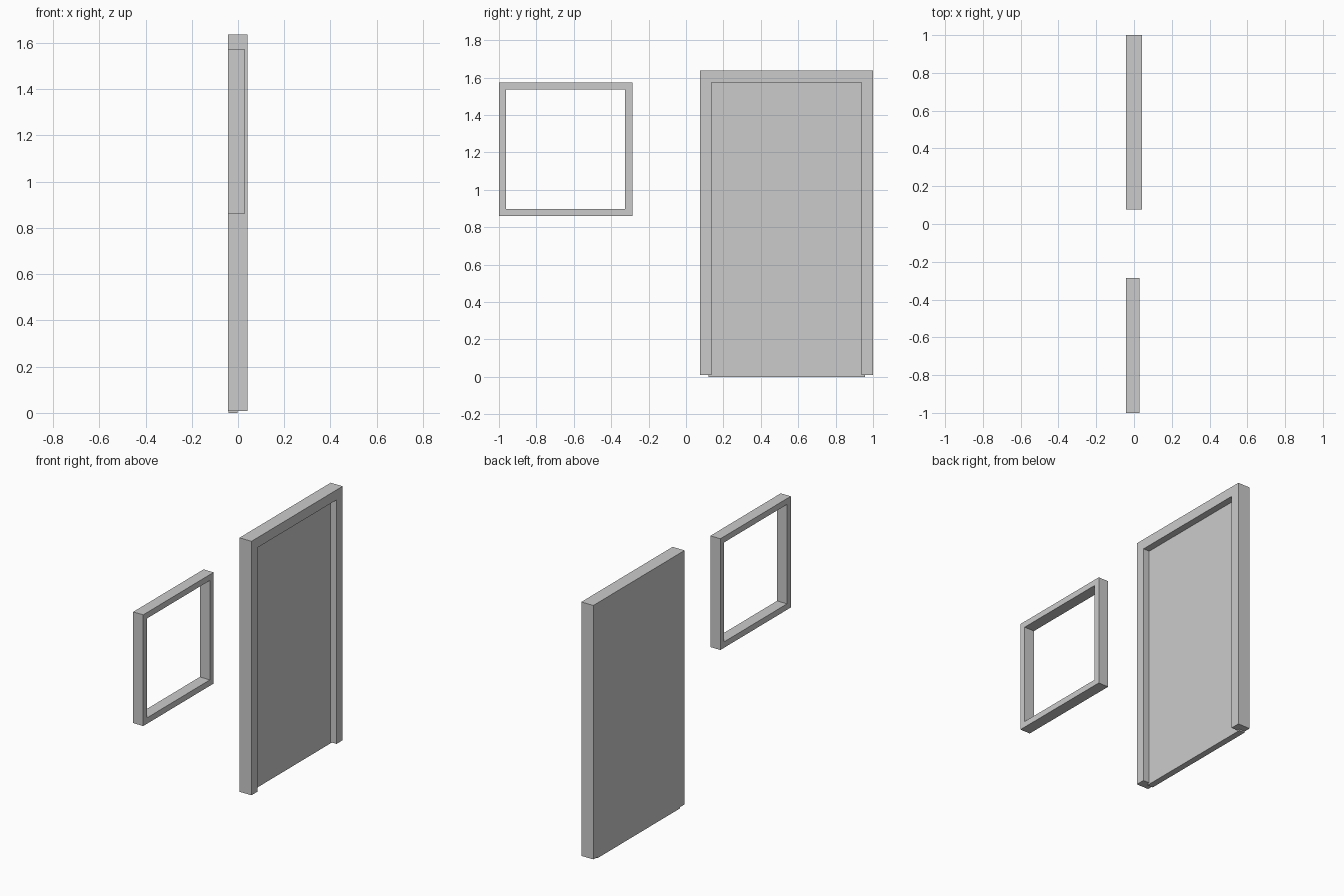
import bpy
import bmesh

if "Cube" in bpy.data.objects:
    bpy.data.objects.remove(bpy.data.objects["Cube"])


def finish(name, bm):
    bmesh.ops.recalc_face_normals(bm, faces=bm.faces)
    mesh = bpy.data.meshes.new(name)
    bm.to_mesh(mesh)
    bm.free()
    obj = bpy.data.objects.new(name, mesh)
    bpy.context.collection.objects.link(obj)
    return obj


def border(name, outer, inner, x0, x1, closed):
    """Mitred band between two (y, z) outlines, extruded from x0 to x1."""
    bm = bmesh.new()
    a = [bm.verts.new((x0, y, z)) for y, z in outer]
    b = [bm.verts.new((x0, y, z)) for y, z in inner]
    n = len(a)
    faces = []
    for i in range(n if closed else n - 1):
        j = (i + 1) % n
        faces.append(bm.faces.new((a[i], a[j], b[j], b[i])))
    new = bmesh.ops.extrude_face_region(bm, geom=faces, use_keep_orig=True)["geom"]
    bmesh.ops.translate(bm, vec=(x1 - x0, 0, 0),
                        verts=[v for v in new if isinstance(v, bmesh.types.BMVert)])
    return finish(name, bm)


def rect(y0, y1, z0, z1):
    """Rectangle outline starting and ending at the bottom corners."""
    return [(y0, z0), (y0, z1), (y1, z1), (y1, z0)]


def box(name, lo, hi):
    bm = bmesh.new()
    bmesh.ops.create_cube(bm, size=1)
    for v in bm.verts:
        v.co = [(l + h) / 2 + c * (h - l) for l, h, c in zip(lo, hi, v.co)]
    return finish(name, bm)


# Door frame: two jambs and a head, open at the bottom
border("door_frame", rect(0.076, 1.0, 0.009, 1.637), rect(0.136, 0.938, 0.009, 1.573),
       -0.043, 0.042, closed=False)

# Door leaf: nearly flush with the back of the frame, edges set into the jambs
box("door_leaf", (-0.042, 0.12, 0.0), (-0.002, 0.956, 1.59))

# Window frame: open rectangular ring
border("window_frame", rect(-1.0, -0.287, 0.86, 1.573), rect(-0.962, -0.325, 0.898, 1.535),
       -0.043, 0.028, closed=True)
